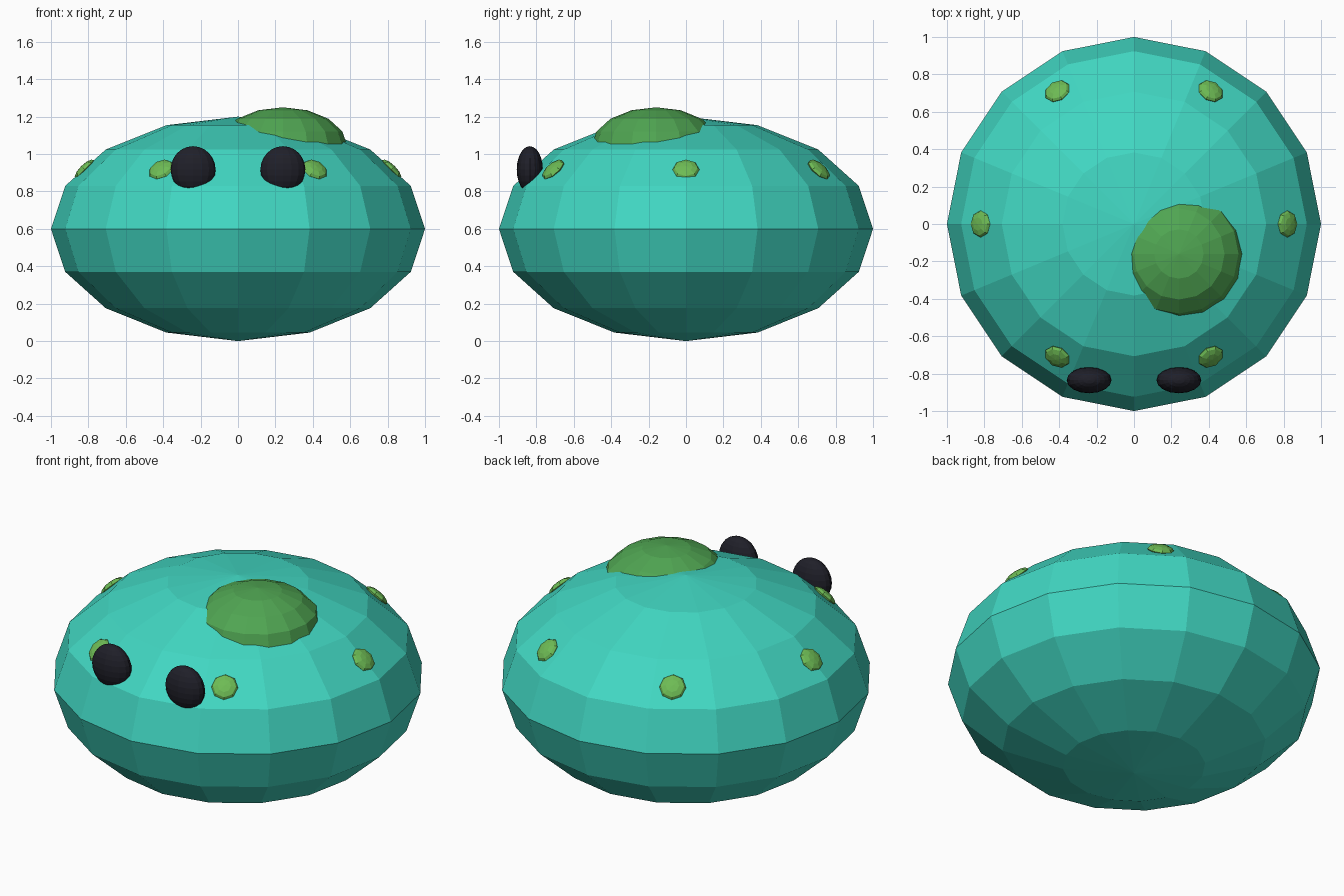
import bpy
import math
from mathutils import Vector

cube = bpy.data.objects.get("Cube")
if cube:
    bpy.data.objects.remove(cube, do_unlink=True)


def material(name, rgb):
    mat = bpy.data.materials.new(name)
    mat.use_nodes = True
    mat.diffuse_color = (*rgb, 1)
    mat.node_tree.nodes["Principled BSDF"].inputs["Base Color"].default_value = (*rgb, 1)
    return mat


teal = material("teal skin", (0.053, 0.68, 0.54))
moss = material("moss green", (0.08, 0.38, 0.085))
lime = material("lime green", (0.155, 0.5, 0.09))
black = material("eye black", (0.014, 0.014, 0.022))


def ellipsoid(name, mat, center, radii, segments, rings, normal=None):
    """Flat-shaded squashed sphere, with its pole optionally turned to a normal."""
    bpy.ops.mesh.primitive_uv_sphere_add(segments=segments, ring_count=rings, radius=1, location=center)
    obj = bpy.context.object
    obj.name = name
    obj.scale = radii
    if normal is not None:
        # Turn around z first, then lean the pole outwards
        lean = math.atan2(math.hypot(normal.x, normal.y), normal.z)
        obj.rotation_euler = (0, lean, math.atan2(normal.y, normal.x))
    obj.data.materials.append(mat)
    return obj


# Squashed body
ellipsoid("body", teal, (0, 0, 0.6), (1, 1, 0.6), 16, 8)

# Large patch on top
ellipsoid("top_patch", moss, (0.24, -0.16, 1.04), (0.345, 0.345, 0.21), 16, 8)

# Ring of small spots lying on the skin
for i in range(6):
    a = math.radians(60 * i)
    out = Vector((math.cos(a), math.sin(a), 0))
    ellipsoid(f"spot_{i + 1}", lime, out * 0.82 + Vector((0, 0, 0.917)),
              (0.072, 0.072, 0.026), 8, 6, out + Vector((0, 0, 1)))

# Eyes
for side, x in (("left", 0.24), ("right", -0.24)):
    ellipsoid(f"{side}_eye", black, (x, -0.835, 0.917), (0.12, 0.07, 0.125), 16, 12)
